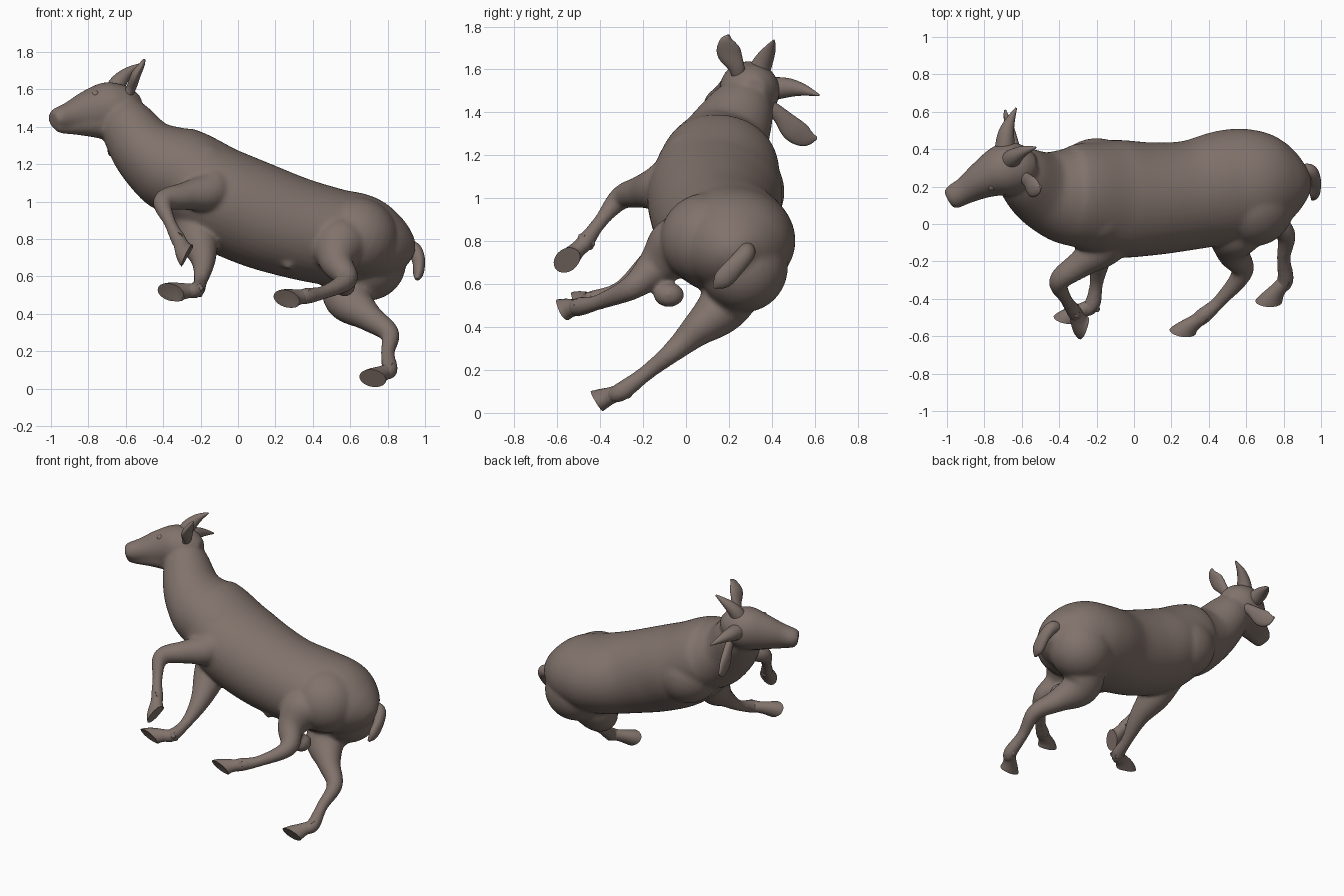
import bpy, bmesh, math
from mathutils import Vector, Matrix

STEPS = 6
LATERAL = Vector((0.15, -0.75, 0.62))   # points out of the animal's left side
SIDE_Y = Vector((0, 1, 0))

coat = bpy.data.materials.new("grey brown coat")
coat.diffuse_color = (0.22, 0.17, 0.148, 1)


def spline(stations):
    """Smooth interpolation of (x, y, z, ra, rb) stations."""
    pts = [tuple(s) if len(s) == 5 else tuple(s) + (s[3],) for s in stations]
    out = []
    n = len(pts)
    for i in range(n - 1):
        p0, p1, p2, p3 = pts[max(i - 1, 0)], pts[i], pts[i + 1], pts[min(i + 2, n - 1)]
        for k in range(STEPS):
            t = k / STEPS
            out.append([0.5 * (2 * b + (c - a) * t + (2 * a - 5 * b + 4 * c - d) * t ** 2
                               + (3 * b - a - 3 * c + d) * t ** 3)
                        for a, b, c, d in zip(p0, p1, p2, p3)])
    out.append(list(pts[-1]))
    return out


def loft(bm, stations, ref=LATERAL, end_dir=None, sides=24):
    """Elliptical tube; ra lies along ref, rb across it."""
    path = spline(stations)
    n = len(path)
    rings = []
    for i, (x, y, z, ra, rb) in enumerate(path):
        tan = (Vector(path[min(i + 1, n - 1)][:3]) - Vector(path[max(i - 1, 0)][:3])).normalized()
        if end_dir:
            w = max(0, (i - (n - 1 - STEPS)) / STEPS)
            tan = tan.lerp(Vector(end_dir).normalized(), w).normalized()
        u = (ref - tan * ref.dot(tan)).normalized()
        v = tan.cross(u)
        rings.append([bm.verts.new(Vector((x, y, z))
                                   + u * max(ra, 0.004) * math.cos(2 * math.pi * j / sides)
                                   + v * max(rb, 0.004) * math.sin(2 * math.pi * j / sides))
                      for j in range(sides)])
    for r, s in zip(rings, rings[1:]):
        for j in range(sides):
            k = (j + 1) % sides
            bm.faces.new((r[j], r[k], s[k], s[j]))
    bm.faces.new(rings[0][::-1])
    bm.faces.new(rings[-1])


def ball(bm, pos, r, scale=(1, 1, 1), turn=0):
    """Ellipsoid, turned about y."""
    mat = (Matrix.Translation(pos) @ Matrix.Rotation(math.radians(turn), 4, 'Y')
           @ Matrix.Diagonal((*scale, 1)))
    bmesh.ops.create_uvsphere(bm, u_segments=28, v_segments=18, radius=r, matrix=mat)


def finish(name, bm):
    bmesh.ops.recalc_face_normals(bm, faces=bm.faces[:])
    me = bpy.data.meshes.new(name)
    bm.to_mesh(me)
    bm.free()
    me.materials.append(coat)
    ob = bpy.data.objects.new(name, me)
    bpy.context.collection.objects.link(ob)
    bpy.ops.object.select_all(action='DESELECT')
    ob.select_set(True)
    bpy.context.view_layer.objects.active = ob
    bpy.ops.object.shade_smooth_by_angle(angle=math.radians(50))
    return ob


def part(name, stations, **kw):
    bm = bmesh.new()
    loft(bm, stations, **kw)
    return finish(name, bm)


# Trunk and neck, rump to nape
trunk = [(0.925, 0.25, 0.70, 0.03, 0.04), (0.885, 0.24, 0.72, 0.13, 0.12),
         (0.80, 0.23, 0.75, 0.22, 0.19), (0.665, 0.22, 0.79, 0.285, 0.245),
         (0.51, 0.20, 0.81, 0.305, 0.26), (0.305, 0.155, 0.86, 0.292, 0.27),
         (0.10, 0.135, 0.93, 0.302, 0.28), (-0.10, 0.135, 1.02, 0.315, 0.275),
         (-0.27, 0.15, 1.14, 0.285, 0.245), (-0.38, 0.155, 1.19, 0.255, 0.228),
         (-0.50, 0.19, 1.28, 0.205, 0.183), (-0.60, 0.26, 1.42, 0.155, 0.145),
         (-0.65, 0.29, 1.49, 0.11, 0.11)]
# Skull and muzzle
head = [(-0.52, 0.32, 1.51, 0.05, 0.05), (-0.59, 0.31, 1.51, 0.12, 0.11),
        (-0.69, 0.29, 1.495, 0.14, 0.145), (-0.80, 0.24, 1.475, 0.105, 0.12),
        (-0.90, 0.18, 1.455, 0.074, 0.079), (-0.965, 0.145, 1.443, 0.066, 0.06),
        (-0.992, 0.13, 1.438, 0.05, 0.045)]
jaw = [(-0.70, 0.26, 1.42, 0.09), (-0.82, 0.205, 1.415, 0.066),
       (-0.92, 0.155, 1.40, 0.04), (-0.972, 0.13, 1.393, 0.026)]

# Legs from shoulder or hip down to the fetlock, then sole centre and sole direction
legs = {
    "left_front": ([(-0.17, 0.0, 1.17, 0.09), (-0.14, -0.10, 1.06, 0.11),
                    (-0.28, -0.21, 1.03, 0.076), (-0.40, -0.305, 1.0, 0.056),
                    (-0.365, -0.40, 0.89, 0.034), (-0.315, -0.475, 0.79, 0.042)],
                   (-0.275, -0.555, 0.712), (0.8, -0.1, -0.35)),
    "right_front": ([(-0.24, 0.10, 0.96, 0.12), (-0.21, -0.03, 0.80, 0.105),
                     (-0.185, -0.17, 0.685, 0.066), (-0.20, -0.31, 0.575, 0.038),
                     (-0.225, -0.435, 0.527, 0.044)],
                    (-0.36, -0.505, 0.515), (-0.2, -0.8, -0.5)),
    "left_hind": ([(0.60, 0.04, 0.82, 0.13), (0.54, -0.05, 0.76, 0.145),
                   (0.53, -0.15, 0.67, 0.09), (0.58, -0.255, 0.582, 0.058),
                   (0.46, -0.41, 0.515, 0.037), (0.365, -0.495, 0.495, 0.045)],
                  (0.26, -0.575, 0.48), (-0.2, -0.8, -0.5)),
    "right_hind": ([(0.66, 0.26, 0.64, 0.14), (0.59, 0.17, 0.49, 0.12, 0.14),
                    (0.695, 0.05, 0.385, 0.078), (0.81, -0.05, 0.295, 0.053),
                    (0.80, -0.18, 0.19, 0.038), (0.81, -0.30, 0.10, 0.045)],
                   (0.72, -0.415, 0.055), (-0.1, -0.8, -0.5)),
}

# Skin: everything fleshy fused into one smooth surface
skin = bmesh.new()
loft(skin, trunk, ref=SIDE_Y, sides=40)
loft(skin, head, ref=SIDE_Y, sides=32)
loft(skin, jaw, ref=SIDE_Y)
for path, sole, aim in legs.values():
    fet = Vector(path[-1][:3])
    loft(skin, path + [tuple(fet.lerp(Vector(sole), 0.45)) + (0.034,)])
ball(skin, (0.635, 0.105, 0.81), 0.215, (1.05, 1.05, 1.0), 20)  # left haunch
ball(skin, (0.68, 0.27, 0.68), 0.21, (1.05, 0.98, 1.0), 20)     # right haunch
ball(skin, (-0.20, 0.04, 1.14), 0.185, (1.0, 0.9, 1.0), 20)     # left shoulder
ball(skin, (-0.20, 0.255, 1.03), 0.205, (1.1, 1.0, 1.0), 20)    # right shoulder
ball(skin, (0.57, -0.08, 0.55), 0.058, (1, 1.25, 1))            # udder
ball(skin, (0.27, -0.03, 0.67), 0.035)         # belly bump
ball(skin, (-0.75, 0.215, 1.565), 0.033)       # left brow
ball(skin, (-0.775, 0.345, 1.475), 0.033)      # right brow
body = finish("body", skin)
rm = body.modifiers.new("fuse", 'REMESH')
rm.mode = 'VOXEL'
rm.voxel_size = 0.011
rm.use_smooth_shade = True
sm = body.modifiers.new("soften", 'SMOOTH')
sm.factor = 0.5
sm.iterations = 14

# Hooves with flat soles, and dewclaws behind the fetlocks
for name, (path, sole, aim) in legs.items():
    fet, end = Vector(path[-1][:3]), Vector(sole)
    part(name + "_hoof", [tuple(fet) + (0.036, 0.036),
                          tuple(fet.lerp(end, 0.5)) + (0.04, 0.046),
                          tuple(end) + (0.054, 0.072)], end_dir=aim)
    back = (fet - end).normalized()
    bm = bmesh.new()
    for s in (-1, 1):
        a = fet + LATERAL * 0.022 * s + back * 0.01
        b = a + back * 0.035 + Vector(aim).normalized() * 0.035
        loft(bm, [tuple(a) + (0.026,), tuple(b) + (0.012,)], ref=Vector((0.3, -0.6, 0.9)), sides=10)
    finish(name + "_dewclaws", bm)

# Horns, curving back from the brow
part("left_horn", [(-0.67, 0.33, 1.57, 0.055), (-0.64, 0.36, 1.635, 0.045),
                   (-0.59, 0.39, 1.69, 0.028), (-0.525, 0.41, 1.735, 0.005)], ref=SIDE_Y)
part("right_horn", [(-0.69, 0.40, 1.51, 0.055), (-0.685, 0.475, 1.515, 0.045),
                    (-0.665, 0.545, 1.505, 0.028), (-0.63, 0.62, 1.48, 0.005)],
     ref=Vector((0, 0, 1)))

# Ears: flattened leaves
part("left_ear", [(-0.60, 0.25, 1.55, 0.03, 0.025), (-0.57, 0.235, 1.61, 0.038, 0.026),
                  (-0.545, 0.20, 1.68, 0.056, 0.026), (-0.515, 0.19, 1.73, 0.036, 0.016),
                  (-0.50, 0.20, 1.76, 0.006, 0.006)], ref=SIDE_Y)
part("right_ear", [(-0.63, 0.39, 1.43, 0.03, 0.025), (-0.645, 0.44, 1.385, 0.038, 0.026),
                   (-0.665, 0.50, 1.32, 0.056, 0.026), (-0.68, 0.56, 1.285, 0.045, 0.016),
                   (-0.69, 0.61, 1.28, 0.006, 0.006)], ref=Vector((0, 0.62, 0.78)))

# Tail, hanging in a hook
part("tail", [(0.87, 0.27, 0.76, 0.04), (0.935, 0.28, 0.745, 0.042), (0.965, 0.235, 0.69, 0.045, 0.034),
              (0.965, 0.17, 0.62, 0.044, 0.028), (0.955, 0.13, 0.585, 0.008)])

# Eyes
for name, pos in (("left_eye", (-0.762, 0.2, 1.572)), ("right_eye", (-0.797, 0.35, 1.475))):
    bm = bmesh.new()
    ball(bm, pos, 0.022)
    finish(name, bm)
